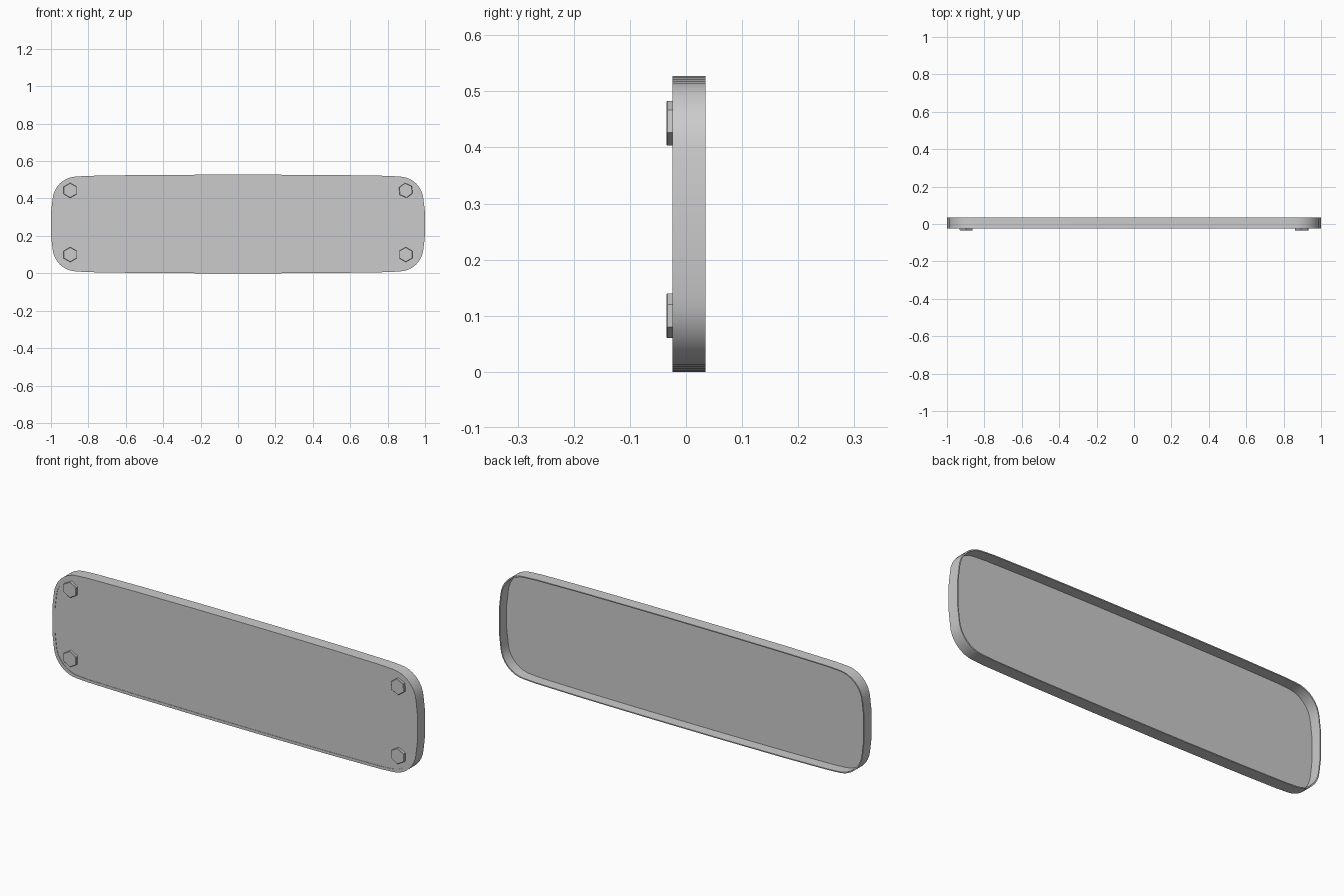
import bpy, bmesh, math
from mathutils import Matrix

if "Cube" in bpy.data.objects:
    bpy.data.objects.remove(bpy.data.objects["Cube"])

HX, HZ = 1.0, 0.2635      # half width and half height
FRONT, BACK = -0.024, 0.035


def quarter():
    # slightly bowed top edge, rounded corner, slightly bowed side
    pts = [(0.2, HZ), (0.55, HZ - 0.002), (0.8, HZ - 0.006)]
    cx, cz, r = 0.86, 0.122, 0.132
    for i in range(9):
        a = math.radians(88 - i * 10.5)
        pts.append((cx + r * math.cos(a), cz + r * math.sin(a)))
    pts += [(HX, 0.06)]
    return pts


def outline(inset=0.0):
    q = quarter()
    full = q + [(x, -z) for x, z in reversed(q)]
    full += [(-x, -z) for x, z in q] + [(-x, z) for x, z in reversed(q)]
    sx, sz = (HX - inset) / HX, (HZ - inset) / HZ
    return [(x * sx, z * sz + HZ) for x, z in full]


def make_object(name, bm):
    bmesh.ops.recalc_face_normals(bm, faces=bm.faces)
    me = bpy.data.meshes.new(name)
    bm.to_mesh(me)
    bm.free()
    ob = bpy.data.objects.new(name, me)
    bpy.context.collection.objects.link(ob)
    bpy.ops.object.select_all(action='DESELECT')
    ob.select_set(True)
    bpy.context.view_layer.objects.active = ob
    bpy.ops.object.shade_smooth_by_angle(angle=math.radians(30))
    return ob


def loft(name, sections, capped=False):
    # sections: (inset, y); closed round unless capped at both ends
    bm = bmesh.new()
    rings = [[bm.verts.new((x, y, z)) for x, z in outline(i)] for i, y in sections]
    n = len(rings[0])
    pairs = list(zip(rings, rings[1:]))
    if capped:
        bm.faces.new(rings[0])
        bm.faces.new(rings[-1])
    else:
        pairs.append((rings[-1], rings[0]))
    for a, b in pairs:
        for k in range(n):
            j = (k + 1) % n
            bm.faces.new((a[k], a[j], b[j], b[k]))
    return make_object(name, bm)


# thin rim wall with a narrow front lip
loft("rim", [(0.0, BACK), (0.0, FRONT), (0.014, FRONT), (0.014, FRONT + 0.005),
             (0.005, FRONT + 0.005), (0.005, BACK)])

# flat front panel
loft("front_panel", [(0.012, FRONT + 0.002), (0.012, FRONT + 0.005)], capped=True)


# hexagonal bolt heads at the corners
def bolt(name, x, z, turn):
    bm = bmesh.new()
    bmesh.ops.create_cone(bm, cap_ends=True, segments=6, radius1=0.04, radius2=0.04,
                          depth=0.014)
    caps = [f for f in bm.faces if f.normal.z > 0.9]
    bmesh.ops.bevel(bm, geom=list({e for f in caps for e in f.edges}), offset=0.002,
                    segments=1, affect='EDGES')
    m = (Matrix.Translation((x, -0.028, z)) @ Matrix.Rotation(math.radians(90), 4, 'X')
         @ Matrix.Rotation(math.radians(turn), 4, 'Z'))
    bmesh.ops.transform(bm, matrix=m, verts=bm.verts)
    make_object(name, bm)


for side, sx in (("left", -1), ("right", 1)):
    for level, z in (("lower", 0.1), ("upper", 0.443)):
        turn = 6 if (side == "right" and level == "upper") else 0
        bolt(f"bolt_{level}_{side}", sx * 0.897, z, turn)
